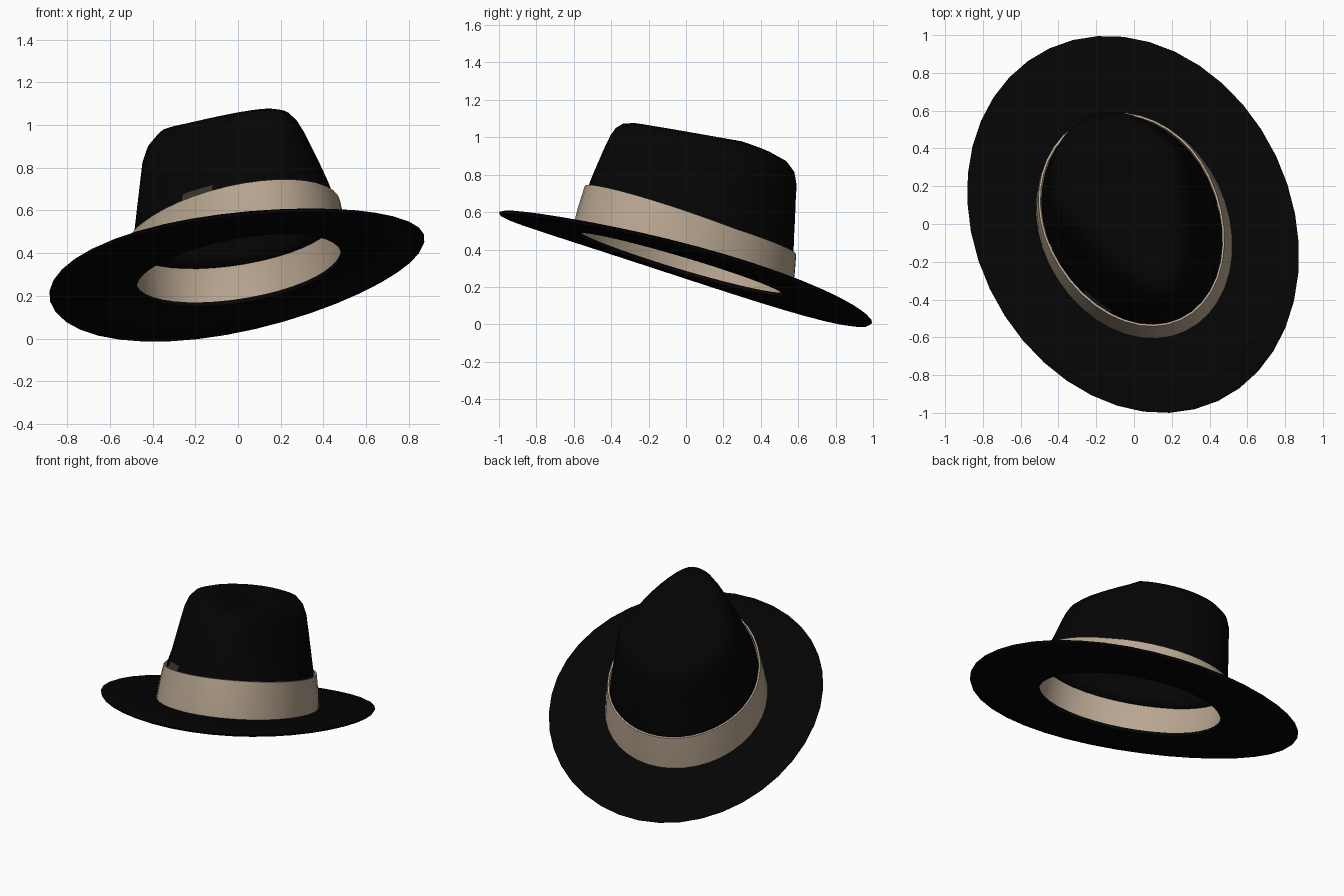
import bpy, bmesh
from math import sin, cos, pi, radians
from mathutils import Matrix, Euler

if "Cube" in bpy.data.objects:
    bpy.data.objects.remove(bpy.data.objects["Cube"], do_unlink=True)

SEGMENTS = 40
# Worn tilt of the whole hat: tipped back, rolled a little, turned sideways
TILT = (Matrix.Translation((-0.003, 0, 0.318))
        @ Euler((radians(-16.4), radians(1.8), radians(25))).to_matrix().to_4x4())


def material(name, color):
    mat = bpy.data.materials.new(name)
    mat.use_nodes = True
    mat.diffuse_color = color
    mat.node_tree.nodes["Principled BSDF"].inputs["Base Color"].default_value = color
    return mat


def ring(z, front, back, width, pinch=0.0, drop=0.0, curl=0.0):
    """Egg-shaped loop; pinch narrows its front, drop lowers it, curl lifts the sides."""
    points = []
    for i in range(SEGMENTS):
        a = 2 * pi * i / SEGMENTS
        forward = max(0.0, -sin(a))
        y = (front if sin(a) < 0 else back) * sin(a)
        x = width * cos(a) * (1 - pinch * forward ** 0.7)
        points.append((x, y, z - drop * forward + curl * cos(2 * a)))
    return points


def loft(name, rings, mat, cap=False, loop=False, sharp=40, span=range(SEGMENTS)):
    bm = bmesh.new()
    rows = [[bm.verts.new(p) for p in r] for r in rings]
    pairs = list(zip(rows, rows[1:]))
    if loop:
        pairs.append((rows[-1], rows[0]))
    for low, high in pairs:
        for i in span:
            j = (i + 1) % SEGMENTS
            bm.faces.new((low[i], low[j], high[j], high[i]))
    if cap:
        bm.faces.new(rows[-1])
    if loop:
        bmesh.ops.recalc_face_normals(bm, faces=bm.faces)
    loose = [v for v in bm.verts if not v.link_faces]
    bmesh.ops.delete(bm, geom=loose, context="VERTS")
    bm.transform(TILT)
    mesh = bpy.data.meshes.new(name)
    bm.to_mesh(mesh)
    bm.free()
    mesh.materials.append(mat)
    obj = bpy.data.objects.new(name, mesh)
    bpy.context.collection.objects.link(obj)
    bpy.ops.object.select_all(action="DESELECT")
    obj.select_set(True)
    bpy.context.view_layer.objects.active = obj
    bpy.ops.object.shade_smooth_by_angle(angle=radians(sharp))
    return obj


black = material("black felt", (0.0013, 0.0013, 0.0013, 1))
beige = material("beige ribbon", (0.48, 0.38, 0.28, 1))
shadow_brown = material("dark ribbon end", (0.04, 0.034, 0.027, 1))

# Oval brim with a rounded rim, sides curled up, and an open middle
loft("brim", [
    ring(-0.008, 0.632, 0.565, 0.452),
    ring(-0.014, 0.85, 0.83, 0.64, curl=0.008),
    ring(-0.012, 1.05, 1.05, 0.81, curl=0.023),
    ring(-0.006, 1.07, 1.07, 0.83, curl=0.025),
    ring(0.006, 1.077, 1.08, 0.836, curl=0.025),
    ring(0.014, 1.06, 1.06, 0.82, curl=0.024),
    ring(0.014, 0.85, 0.83, 0.64, curl=0.008),
    ring(0.012, 0.632, 0.565, 0.452),
], black, loop=True)

# Ribbon band, showing outside and inside, higher at the front
loft("band", [
    ring(0.0, 0.66, 0.61, 0.497),
    ring(0.12, 0.667, 0.59, 0.484),
    ring(0.22, 0.665, 0.57, 0.466, drop=-0.03),
    ring(0.22, 0.654, 0.557, 0.455, drop=-0.03),
    ring(0.12, 0.648, 0.574, 0.461),
    ring(-0.006, 0.634, 0.567, 0.454),
], beige, loop=True)

# Small dark ribbon end above the band, right of the front
loft("ribbon_end", [
    ring(0.225, 0.657, 0.565, 0.457),
    ring(0.275, 0.655, 0.56, 0.446, 0.03),
], shadow_brown, span=range(23, 25))

# Crown, pinched narrow at the front and creased on top
crown = loft("crown", [
    ring(0.175, 0.648, 0.562, 0.453),
    ring(0.24, 0.648, 0.55, 0.444),
    ring(0.32, 0.645, 0.53, 0.428, 0.06),
    ring(0.40, 0.64, 0.512, 0.412, 0.13, 0.01),
    ring(0.50, 0.632, 0.487, 0.392, 0.23, 0.025),
    ring(0.58, 0.622, 0.47, 0.375, 0.31, 0.04),
    ring(0.64, 0.606, 0.44, 0.35, 0.36, 0.055),
    ring(0.68, 0.575, 0.385, 0.312, 0.39, 0.062),
    ring(0.698, 0.52, 0.305, 0.255, 0.39, 0.06),
    ring(0.695, 0.42, 0.21, 0.185, 0.36, 0.05),
    ring(0.675, 0.26, 0.12, 0.11, 0.3, 0.03),
    ring(0.665, 0.08, 0.05, 0.04),
], black, cap=True, sharp=60)
shell = crown.modifiers.new("felt thickness", "SOLIDIFY")
shell.thickness = 0.015
shell.offset = -1
